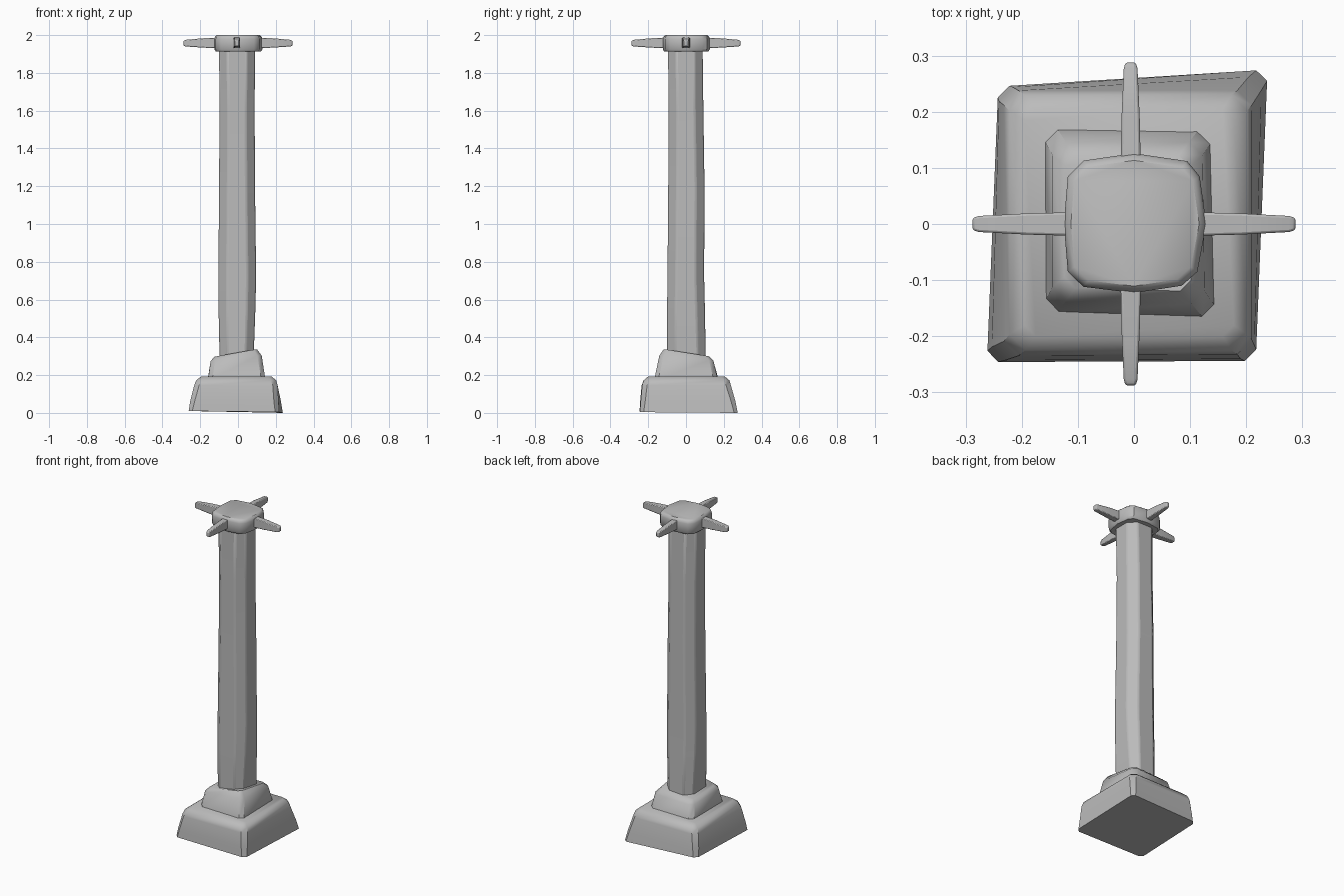
import bpy, bmesh, math
from mathutils import Vector

cube = bpy.data.objects.get("Cube")
if cube:
    bpy.data.objects.remove(cube, do_unlink=True)

stone = bpy.data.materials.new("grey stone")
stone.use_nodes = True
GREY = (0.5, 0.5, 0.5, 1)
stone.diffuse_color = GREY
stone.node_tree.nodes["Principled BSDF"].inputs["Base Color"].default_value = GREY


def ring(corners, cut):
    """Chamfer each corner of a loop by the distance cut."""
    pts = [Vector(c) for c in corners]
    out = []
    for i, p in enumerate(pts):
        for q in (pts[i - 1], pts[(i + 1) % len(pts)]):
            out.append(p + (q - p).normalized() * cut)
    return out


def box(x0, x1, y0, y1, z):
    return [(x0, y0, z), (x1, y0, z), (x1, y1, z), (x0, y1, z)]


def loft(name, rings, bevel=0.0):
    """Skin a stack of matching loops and cap both ends."""
    bm = bmesh.new()
    loops = [[bm.verts.new(p) for p in r] for r in rings]
    n = len(loops[0])
    for low, high in zip(loops, loops[1:]):
        for i in range(n):
            j = (i + 1) % n
            bm.faces.new((low[i], low[j], high[j], high[i]))
    bm.faces.new(loops[0][::-1])
    bm.faces.new(loops[-1])
    bmesh.ops.recalc_face_normals(bm, faces=bm.faces)
    mesh = bpy.data.meshes.new(name)
    bm.to_mesh(mesh)
    bm.free()
    mesh.materials.append(stone)
    obj = bpy.data.objects.new(name, mesh)
    bpy.context.collection.objects.link(obj)
    if bevel:
        mod = obj.modifiers.new("worn edges", "BEVEL")
        mod.width, mod.segments = bevel, 2
        mod.limit_method, mod.angle_limit = "ANGLE", math.radians(30)
    bpy.ops.object.select_all(action="DESELECT")
    obj.select_set(True)
    bpy.context.view_layer.objects.active = obj
    bpy.ops.object.shade_smooth_by_angle(angle=math.radians(40))
    return obj


# Plinth: skewed, sloping block with a rounded shoulder
loft("plinth", [
    ring([(-.262, -.246, .01), (.217, -.244, .004), (.238, .275, 0), (-.242, .245, .01)], .02),
    ring([(-.254, -.243, .06), (.214, -.24, .06), (.228, .263, .06), (-.24, .243, .06)], .024),
    ring([(-.232, -.235, .145), (.21, -.232, .145), (.21, .238, .145), (-.232, .238, .145)], .026),
    ring(box(-.222, .202, -.225, .23, .172), .028),
    ring(box(-.195, .178, -.2, .205, .193), .02)])

# Step: smaller block whose top rises towards one corner
loft("step", [
    ring([(-.158, -.158, .18), (.145, -.168, .18), (.137, .167, .18), (-.16, .172, .18)], .022),
    ring([(-.145, -.136, .275), (.126, -.142, .305), (.122, .146, .275), (-.145, .146, .27)], .024),
    ring([(-.124, -.114, .298), (.102, -.12, .338), (.1, .122, .3), (-.124, .124, .29)], .02)])

# Shaft: slightly irregular eight-sided column
loft("shaft", [
    ring(box(-.097, .082, -.1, .105, .27), .04),
    ring(box(-.103, .092, -.1, .1, .55), .045),
    ring(box(-.104, .096, -.098, .096, .72), .046),
    ring(box(-.1, .09, -.094, .098, 1.2), .046),
    ring(box(-.098, .088, -.092, .092, 1.6), .046),
    ring(box(-.1, .09, -.095, .088, 1.93), .044)], .008)

# Capital: many-sided slab with bulging sides
outline = [(-.125, 0), (-.118, -.085), (-.09, -.112), (0, -.123), (.085, -.11), (.113, -.085),
           (.129, 0), (.117, .085), (.095, .112), (0, .126), (-.09, .113), (-.118, .085)]
loft("capital", [[(x * s, y * s, z) for x, y in outline]
                 for s, z in ((.93, 1.912), (1, 1.924), (1, 1.98), (.97, 1.992), (.9, 2.0))])

# Spikes: four tapering arms around the capital
for k, side in enumerate(("left", "back", "right", "front")):
    wide = .021 if k % 2 == 0 else .018
    sections = ((.105, wide, 1.93, 1.987), (.19, wide * .9, 1.934, 1.983),
                (.277, wide * .68, 1.94, 1.975), (.288, wide * .5, 1.944, 1.97))
    arm = loft(side + "_spike", [
        [(r, -w, a), (r, w, a), (r, w, b), (r, -w, b)] for r, w, a, b in sections], .004)
    arm.rotation_euler.z = k * math.pi / 2
    if k % 2:
        arm.location.x = -.006
